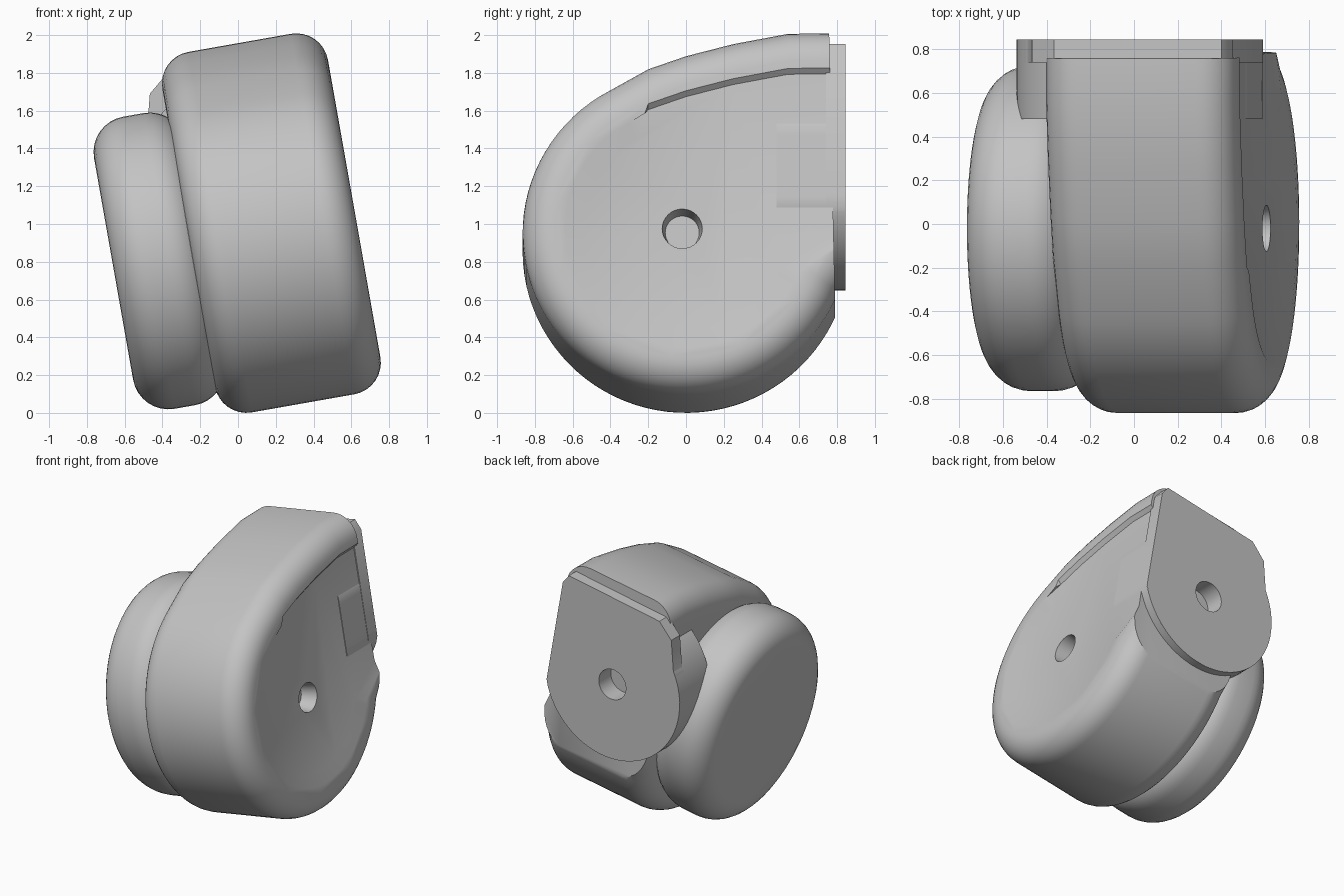
import bpy, bmesh
from math import sin, cos, radians, pi
from mathutils import Matrix, Vector

cube = bpy.data.objects.get("Cube")
if cube:
    bpy.data.objects.remove(cube, do_unlink=True)

# Everything is modelled upright, then leaned sideways by this matrix
LEAN = Matrix.Translation((0, 0, 1)) @ Matrix.Rotation(radians(-10), 4, 'Y')
HUB = -0.13              # height of the round axis
MOUNT = (0.07, 0.21)     # centre of the rear mounting plate

grey = bpy.data.materials.new("grey")
grey.use_nodes = True
grey.diffuse_color = (0.55, 0.55, 0.55, 1)
grey.node_tree.nodes["Principled BSDF"].inputs["Base Color"].default_value = (0.55, 0.55, 0.55, 1)


def loft(name, start, end, a, b, axis='X'):
    """Solid between two outlines lying at a and b along the X or Y axis."""
    def place(p, t):
        return Vector((t, p[0], p[1])) if axis == 'X' else Vector((p[0], t, p[1]))
    bm = bmesh.new()
    low = [bm.verts.new(LEAN @ place(p, a)) for p in start]
    high = [bm.verts.new(LEAN @ place(p, b)) for p in end]
    bm.faces.new(low)
    bm.faces.new(high)
    n = len(low)
    for i in range(n):
        j = (i + 1) % n
        bm.faces.new((low[i], low[j], high[j], high[i]))
    bmesh.ops.recalc_face_normals(bm, faces=bm.faces)
    mesh = bpy.data.meshes.new(name)
    bm.to_mesh(mesh)
    bm.free()
    mesh.materials.append(grey)
    ob = bpy.data.objects.new(name, mesh)
    bpy.context.collection.objects.link(ob)
    return ob


def arc(cx, cy, rx, ry, a0, a1, n):
    return [(cx + rx * cos(radians(a0 + (a1 - a0) * i / n)),
             cy + ry * sin(radians(a0 + (a1 - a0) * i / n))) for i in range(n + 1)]


def circle(cx, cy, rx, ry, n=64):
    return arc(cx, cy, rx, ry, 0, 360, n)[:-1]


def teardrop(inset, top_inset):
    """Round front flowing into a rising top, running on past the back."""
    r = 0.865 - inset
    top = [(-0.2, 0.75), (0, 0.82), (0.25, 0.885), (0.54, 0.94), (1.3, 0.95)]
    return (arc(0, HUB, r, r, -22, -242, 56)
            + [(y, z - top_inset) for y, z in top] + [(1.3, 0.2)])


def apply(ob, kind, **settings):
    mod = ob.modifiers.new(kind.lower(), kind)
    for key, value in settings.items():
        setattr(mod, key, value)
    bpy.ops.object.select_all(action='DESELECT')
    bpy.context.view_layer.objects.active = ob
    ob.select_set(True)
    bpy.ops.object.modifier_apply(modifier=mod.name)


def soften(ob, width):
    apply(ob, 'BEVEL', width=width, segments=8, limit_method='ANGLE',
          angle_limit=radians(60), use_clamp_overlap=False)


def cut(ob, cutter):
    apply(ob, 'BOOLEAN', object=cutter, operation='DIFFERENCE', solver='EXACT')


# Main housing: rounded teardrop with a flat back
housing = loft("main_housing", teardrop(0, 0), teardrop(0, 0), -0.27, 0.62)
soften(housing, 0.17)
back = [(0.81, -1.5), (0.75, 1.3), (2, 1.3), (2, -1.5)]
back_cutter = loft("back_cutter", back, back, -1, 1)

# Shallow dished recess in the housing's side
recess_cutter = loft("recess_cutter", teardrop(0.32, 0.24), teardrop(0.18, 0.2), 0.593, 0.633)

# Blind holes in the side and in the mounting plate
side_hole = circle(-0.02, HUB, 0.12, 0.12, 32)
side_hole_cutter = loft("side_hole_cutter", circle(-0.02, HUB, 0.09, 0.09, 32), side_hole, 0.47, 0.7)
rear_hole = circle(*MOUNT, 0.115, 0.115, 32)
rear_hole_cutter = loft("rear_hole_cutter", rear_hole, rear_hole, 0.7, 0.9, 'Y')
for cutter in (back_cutter, recess_cutter, side_hole_cutter, rear_hole_cutter):
    cut(housing, cutter)

# Side drum: thick round disc beside the housing
drum = loft("side_drum", circle(-0.02, -0.12, 0.745, 0.785), circle(-0.02, -0.12, 0.745, 0.785), -0.69, -0.2)
soften(drum, 0.19)

# Drum neck: joins drum and housing
neck_outline = circle(-0.02, -0.12, 0.7, 0.73)
neck = loft("drum_neck", neck_outline, neck_outline, -0.4, -0.1)

# Rear mount: round lobe trimmed flush with the side, plus a square topped plate
lobe_outline = [(min(x, 0.597), z) for x, z in circle(*MOUNT, 0.57, 0.57)]
lobe = loft("mount_lobe", lobe_outline, lobe_outline, 0.48, 0.843, 'Y')
plate_outline = [(min(x, 0.6), z) for x, z in arc(*MOUNT, 0.57, 0.57, 145, 355, 40)]
plate_outline += [(0.6, 0.8), (0.56, 0.87), (-0.22, 0.86), (-0.34, 0.76)]
plate = loft("mount_plate", plate_outline, plate_outline, 0.74, 0.845, 'Y')
for part in (lobe, plate):
    cut(part, rear_hole_cutter)

for cutter in (back_cutter, recess_cutter, side_hole_cutter, rear_hole_cutter):
    bpy.data.objects.remove(cutter, do_unlink=True)

# Smooth shading with sharp edges kept
bpy.ops.object.select_all(action='DESELECT')
for part in (housing, drum, neck, lobe, plate):
    part.select_set(True)
    bpy.context.view_layer.objects.active = part
bpy.ops.object.shade_smooth_by_angle(angle=radians(30))
